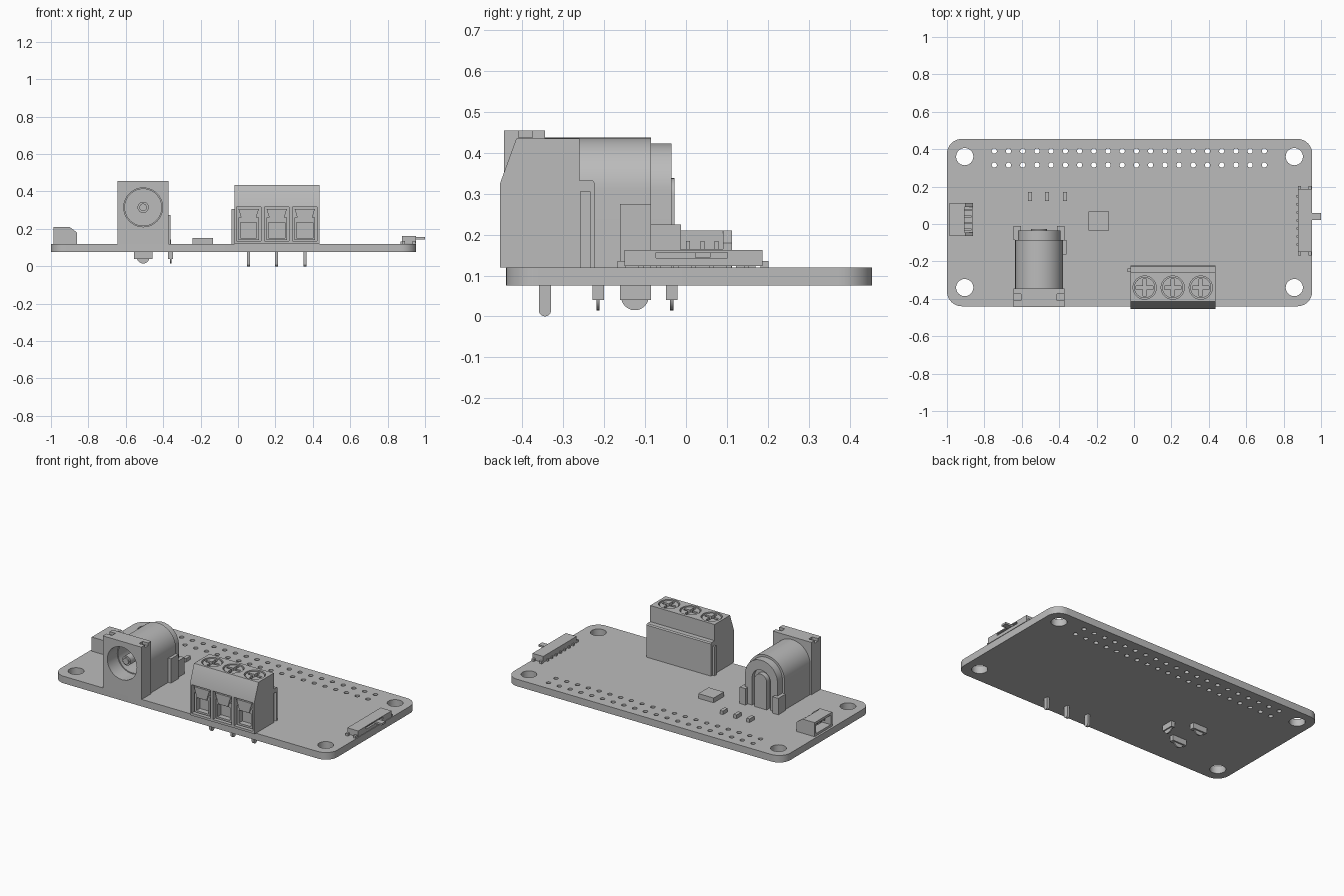
import bpy, bmesh
from math import cos, sin, pi, radians
from mathutils import Vector

cube = bpy.data.objects.get("Cube")
if cube:
    bpy.data.objects.remove(cube, do_unlink=True)

grey = bpy.data.materials.new("plain grey")
grey.use_nodes = True
GREY = (0.5, 0.5, 0.5, 1)
grey.diffuse_color = GREY
grey.node_tree.nodes["Principled BSDF"].inputs["Base Color"].default_value = GREY
parts = []


# Outlines
def arc(u, v, r, a, b, n):
    return [(u + r * cos(a + (b - a) * i / n), v + r * sin(a + (b - a) * i / n)) for i in range(n + 1)]


def circle(u, v, r, n=40):
    return arc(u, v, r, 0, 2 * pi, n)[:-1]


def rect(u0, u1, v0, v1):
    return [(u0, v0), (u1, v0), (u1, v1), (u0, v1)]


def rounded(u0, u1, v0, v1, r):
    corners = [(u1 - r, v1 - r), (u0 + r, v1 - r), (u0 + r, v0 + r), (u1 - r, v0 + r)]
    return [p for i, (u, v) in enumerate(corners) for p in arc(u, v, r, i * pi / 2, (i + 1) * pi / 2, 10)]


def arch(u, v, r, base):
    return [(u + r, base)] + arc(u, v, r, 0, pi, 28) + [(u - r, base)]


def tongue(u, v, r, top):
    return [(u - r, top)] + arc(u, v, r, pi, 2 * pi, 12) + [(u + r, top)]


def cross(u, v, a, b):
    quarter = [(a, -b), (a, b), (b, b)]
    return [(u + x * c - y * s, v + x * s + y * c)
            for c, s in ((1, 0), (0, 1), (-1, 0), (0, -1)) for x, y in quarter]


# Extrude an outline, with holes, along one axis
def prism(name, axis, lo, hi, *loops):
    bm = bmesh.new()
    for loop in loops:
        vs = [bm.verts.new((u, v, 0)) for u, v in loop]
        for a, b in zip(vs, vs[1:] + vs[:1]):
            bm.edges.new((a, b))
    bmesh.ops.triangle_fill(bm, edges=bm.edges[:], use_beauty=True, normal=(0, 0, 1))
    new = bmesh.ops.extrude_face_region(bm, geom=bm.faces[:])["geom"]
    top = {g for g in new if isinstance(g, bmesh.types.BMVert)}
    for v in bm.verts:
        u, w, d = v.co.x, v.co.y, hi if v in top else lo
        v.co = Vector({"x": (d, u, w), "y": (u, d, w), "z": (u, w, d)}[axis])
    bmesh.ops.recalc_face_normals(bm, faces=bm.faces[:])
    mesh = bpy.data.meshes.new(name)
    bm.to_mesh(mesh)
    bm.free()
    mesh.materials.append(grey)
    obj = bpy.data.objects.new(name, mesh)
    bpy.context.collection.objects.link(obj)
    parts.append(obj)
    return obj


def box(name, x0, x1, y0, y1, z0, z1):
    return prism(name, "z", z0, z1, rect(x0, x1, y0, y1))


def cut(obj, *cutters):
    for c in cutters:
        m = obj.modifiers.new("cut", "BOOLEAN")
        m.operation, m.solver, m.object = "DIFFERENCE", "EXACT", c
    bpy.context.view_layer.update()
    graph = bpy.context.evaluated_depsgraph_get()
    mesh = bpy.data.meshes.new_from_object(obj.evaluated_get(graph))
    obj.modifiers.clear()
    obj.data = mesh
    for c in cutters:
        parts.remove(c)
        bpy.data.objects.remove(c, do_unlink=True)


TOP, UNDER = 0.12, 0.075

# Circuit board with mounting holes and two header rows
mounts = [circle(x, y, 0.046) for x in (-0.905, 0.857) for y in (-0.34, 0.36)]
header = [circle(-0.747 + 0.076 * i, y, 0.014, 16) for i in range(20) for y in (0.315, 0.39)]
prism("circuit_board", "z", UNDER, TOP, rounded(-1, 0.953, -0.44, 0.455, 0.08), *mounts, *header)

# Power jack: front block, barrel, rear and contact
JX, JZ = -0.507, 0.315
block = box("jack_front_block", -0.643, -0.371, -0.445, -0.345, TOP, 0.455)
notches = [box("notch", x - 0.04, x + 0.04, -0.41, -0.375, 0.437, 0.5) for x in (-0.643, -0.371)]
bore = prism("bore", "y", -0.5, -0.3, circle(JX, JZ, 0.104))
cut(block, bore, *notches)
barrel = prism("jack_barrel", "y", -0.345, -0.085, arch(JX, 0.309, 0.128, TOP))
cut(barrel, prism("bore", "y", -0.4, -0.13, circle(JX, JZ, 0.098)))
rear = prism("jack_rear", "y", -0.086, -0.035, arch(JX, 0.309, 0.114, TOP))
cut(rear, prism("rear_slot", "y", -0.06, 0, arch(JX, 0.295, 0.065, 0.1)))
prism("jack_rear_contact", "y", -0.07, -0.028, arch(JX, 0.295, 0.043, TOP))
prism("jack_pin", "y", -0.135, -0.4, circle(JX, JZ, 0.03, 24))
prism("jack_pin_tip", "y", -0.4, -0.41, circle(JX, JZ, 0.02, 24))
box("jack_side_contact", -0.385, -0.36, -0.162, -0.085, TOP, 0.275)
for side, x in (("right", -0.643), ("left", -0.411)):
    box(f"jack_{side}_rear_lug", x, x + 0.04, -0.085, -0.012, TOP, 0.225)

# Jack solder tabs
for i, y in enumerate((-0.215, -0.035)):
    box(f"jack_tab_{i + 1}", JX - 0.05, JX + 0.05, y - 0.014, y + 0.014, 0.04, UNDER + 0.01)
    prism(f"jack_tab_tip_{i + 1}", "y", y - 0.004, y + 0.004, tongue(JX, 0.049, 0.034, UNDER))
box("jack_side_tab", -0.373, -0.348, -0.162, -0.085, 0.04, UNDER + 0.01)
prism("jack_side_tab_tip", "x", -0.364, -0.356, tongue(-0.125, 0.049, 0.034, UNDER))

# Screw terminal housing
profile = [(-0.455, TOP), (-0.455, 0.325), (-0.415, 0.435), (-0.26, 0.435),
           (-0.26, 0.332), (-0.228, 0.332), (-0.222, 0.325), (-0.222, TOP)]
housing = prism("terminal_housing", "x", -0.02, 0.435, profile)
ways = [0.057, 0.207, 0.357]
cutters = [box("side_groove", 0.42, 0.45, -0.258, -0.235, 0.1, 0.305)]
for x in ways:
    cutters.append(box("opening", x - 0.066, x + 0.066, -0.5, -0.405, 0.135, 0.316))
    cutters.append(prism("well", "z", 0.4, 0.5, circle(x, -0.34, 0.062)))
cut(housing, *cutters)
box("terminal_side_key", -0.035, -0.015, -0.256, -0.237, TOP, 0.305)

# Terminal screws, wire cages and pins
for i, x in enumerate(ways, 1):
    prism(f"terminal_screw_{i}", "z", 0.41, 0.43, circle(x, -0.34, 0.056), cross(x, -0.34, 0.045, 0.009))
    prism(f"terminal_screw_base_{i}", "z", 0.395, 0.41, circle(x, -0.34, 0.056))
    prism(f"terminal_cage_{i}", "y", -0.44, -0.4,
          rect(x - 0.055, x + 0.055, 0.14, 0.262), rect(x - 0.043, x + 0.043, 0.152, 0.235))
    prism(f"terminal_clamp_{i}", "y", -0.448, -0.4,
          [(x - 0.034, 0.24), (x + 0.034, 0.24), (x + 0.054, 0.305), (x - 0.054, 0.305)])
    prism(f"terminal_pin_{i}", "x", x - 0.008, x + 0.008, tongue(-0.345, 0.015, 0.015, UNDER + 0.01))

# Cable socket on the right edge
socket = prism("cable_socket", "y", -0.065, 0.113,
               [(-0.987, TOP), (-0.987, 0.21), (-0.9, 0.21), (-0.86, 0.18), (-0.86, TOP)])
cut(socket, box("mouth", -1.1, -0.925, -0.05, 0.098, 0.135, 0.195),
    box("rear_cut", -0.905, -0.8, -0.045, 0.09, 0.165, 0.3))
for i in range(4):
    y = -0.03 + 0.035 * i
    box(f"socket_pin_{i + 1}", -0.955, -0.87, y - 0.005, y + 0.005, 0.16, 0.185)

# Slide switch on the left edge
switch = box("switch_case", 0.877, 0.953, -0.15, 0.187, 0.123, 0.162)
cut(switch, box("switch_slot", 0.94, 1, -0.073, 0.102, 0.143, 0.156))
box("switch_lever", 0.93, 1, 0.022, 0.06, 0.144, 0.156)
for i, y in enumerate((-0.158, 0.192)):
    for j, x in enumerate((0.885, 0.94)):
        box(f"switch_foot_{i}_{j}", x - 0.008, x + 0.008, y - 0.01, y + 0.01, TOP, 0.135)
for i in range(7):
    y = -0.11 + 0.043 * i
    box(f"switch_pin_{i + 1}", 0.868, 0.88, y - 0.006, y + 0.006, TOP, 0.132)

# Chip and small surface parts
box("chip", -0.242, -0.134, -0.036, 0.067, TOP, 0.15)
for i, x in enumerate((-0.557, -0.465, -0.369), 1):
    box(f"small_part_{i}", x - 0.011, x + 0.011, 0.122, 0.17, TOP, 0.143)

# Smooth the round surfaces, keep the edges sharp
for obj in bpy.context.view_layer.objects:
    obj.select_set(obj in parts)
bpy.context.view_layer.objects.active = parts[0]
bpy.ops.object.shade_smooth_by_angle(angle=radians(30))
